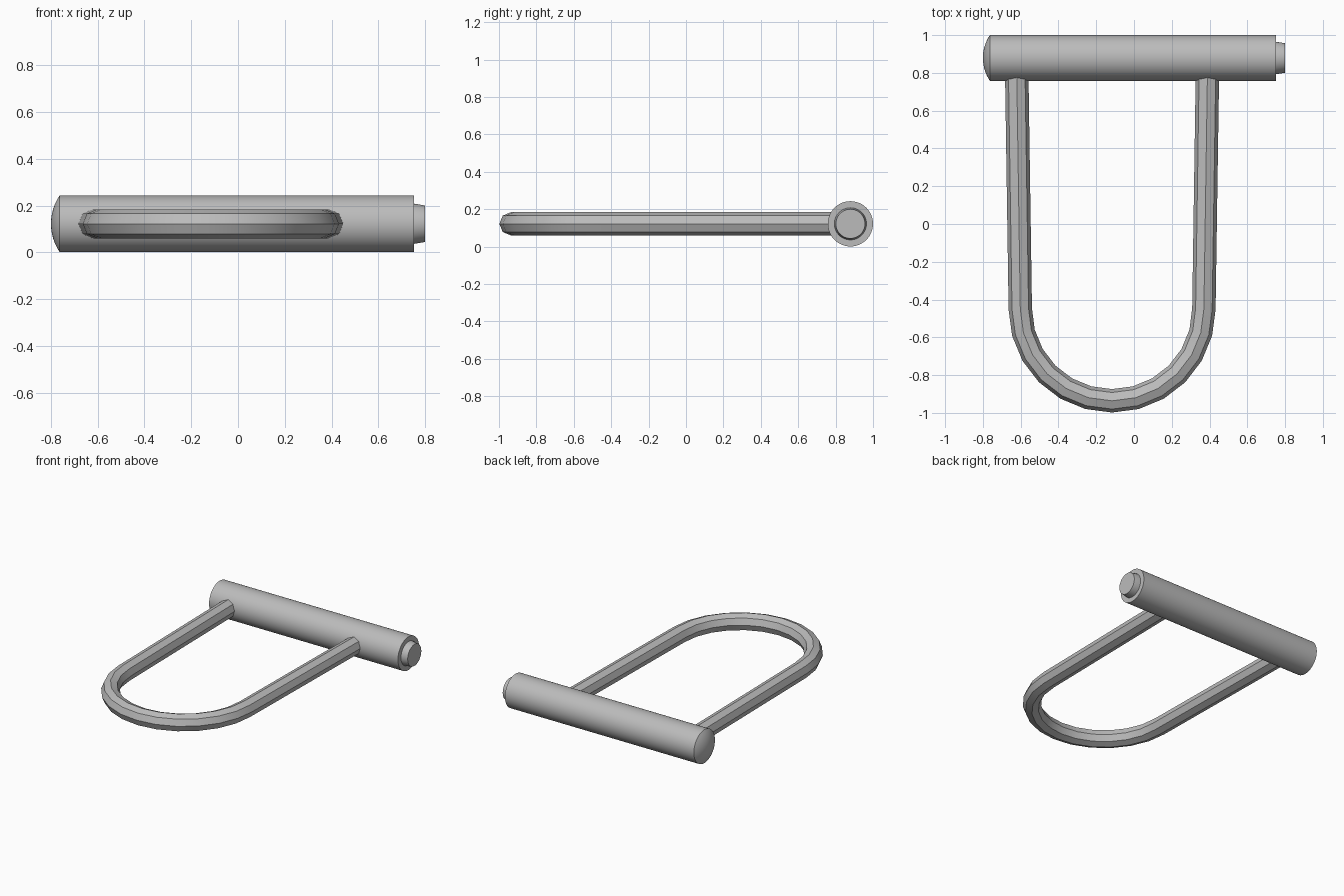
import bpy, bmesh, math
from mathutils import Vector

cube = bpy.data.objects.get("Cube")
if cube:
    bpy.data.objects.remove(cube, do_unlink=True)

steel = bpy.data.materials.new("grey_steel")
steel.use_nodes = True
steel.diffuse_color = (0.5, 0.5, 0.5, 1)
steel.node_tree.nodes["Principled BSDF"].inputs["Base Color"].default_value = (0.5, 0.5, 0.5, 1)

Z = 0.122          # height of the shared centre plane
BAR_Y = 0.879      # crossbar axis
BAR_R = 0.121


def ring(centre, tangent, radius, sides):
    """Circle of points around a horizontal tangent, one point straight up."""
    up = Vector((0, 0, 1))
    side = tangent.normalized().cross(up)
    return [centre + radius * (math.cos(a) * up + math.sin(a) * side)
            for a in (2 * math.pi * i / sides for i in range(sides))]


def loft(name, rings):
    """Skin a closed solid through successive rings."""
    bm = bmesh.new()
    loops = [[bm.verts.new(p) for p in r] for r in rings]
    for a, b in zip(loops, loops[1:]):
        n = len(a)
        for i in range(n):
            bm.faces.new((a[i], a[(i + 1) % n], b[(i + 1) % n], b[i]))
    bm.faces.new(loops[0])
    bm.faces.new(loops[-1])
    bmesh.ops.recalc_face_normals(bm, faces=bm.faces)
    mesh = bpy.data.meshes.new(name)
    bm.to_mesh(mesh)
    bm.free()
    mesh.materials.append(steel)
    obj = bpy.data.objects.new(name, mesh)
    bpy.context.collection.objects.link(obj)
    bpy.ops.object.select_all(action='DESELECT')
    obj.select_set(True)
    bpy.context.view_layer.objects.active = obj
    bpy.ops.object.shade_smooth_by_angle(angle=math.radians(28))
    return obj


def lathe_x(name, profile, sides=48):
    """Turn an (x, radius) profile about the crossbar axis."""
    axis = Vector((1, 0, 0))
    return loft(name, [ring(Vector((x, BAR_Y, Z)), axis, r, sides) for x, r in profile])


# Crossbar: shallow spherical cap on the right end, square cut on the left
cap_depth, cap_x = 0.037, -0.763
cap_R = (BAR_R ** 2 + cap_depth ** 2) / (2 * cap_depth)
cap_angle = math.asin(BAR_R / cap_R)
profile = []
for i in range(9):
    a = cap_angle * (i + 0.1) / 8.1
    profile.append((cap_x - cap_depth + cap_R * (1 - math.cos(a)), cap_R * math.sin(a)))
profile.append((0.752, BAR_R))
lathe_x("crossbar", profile)

# Tapered lock plug on the left end
lathe_x("lock_plug", [(0.74, 0.086), (0.752, 0.086), (0.8, 0.078)])

# U-shaped shackle: octagonal rod, legs spreading slightly towards the bar
MID_X, BEND_Y, BEND_R, ROD_R, STEPS = -0.116, -0.45, 0.486, 0.062, 12
path = [Vector((MID_X - 0.506, BAR_Y, Z))]
for i in range(STEPS + 1):
    a = math.pi + math.pi * i / STEPS
    path.append(Vector((MID_X + BEND_R * math.cos(a), BEND_Y + BEND_R * math.sin(a), Z)))
path.append(Vector((MID_X + 0.506, BAR_Y, Z)))
sections = []
for i, p in enumerate(path):
    before = (p - path[max(i - 1, 0)]).normalized()
    after = (path[min(i + 1, len(path) - 1)] - p).normalized()
    sections.append(ring(p, before + after, ROD_R, 8))
loft("shackle", sections)
